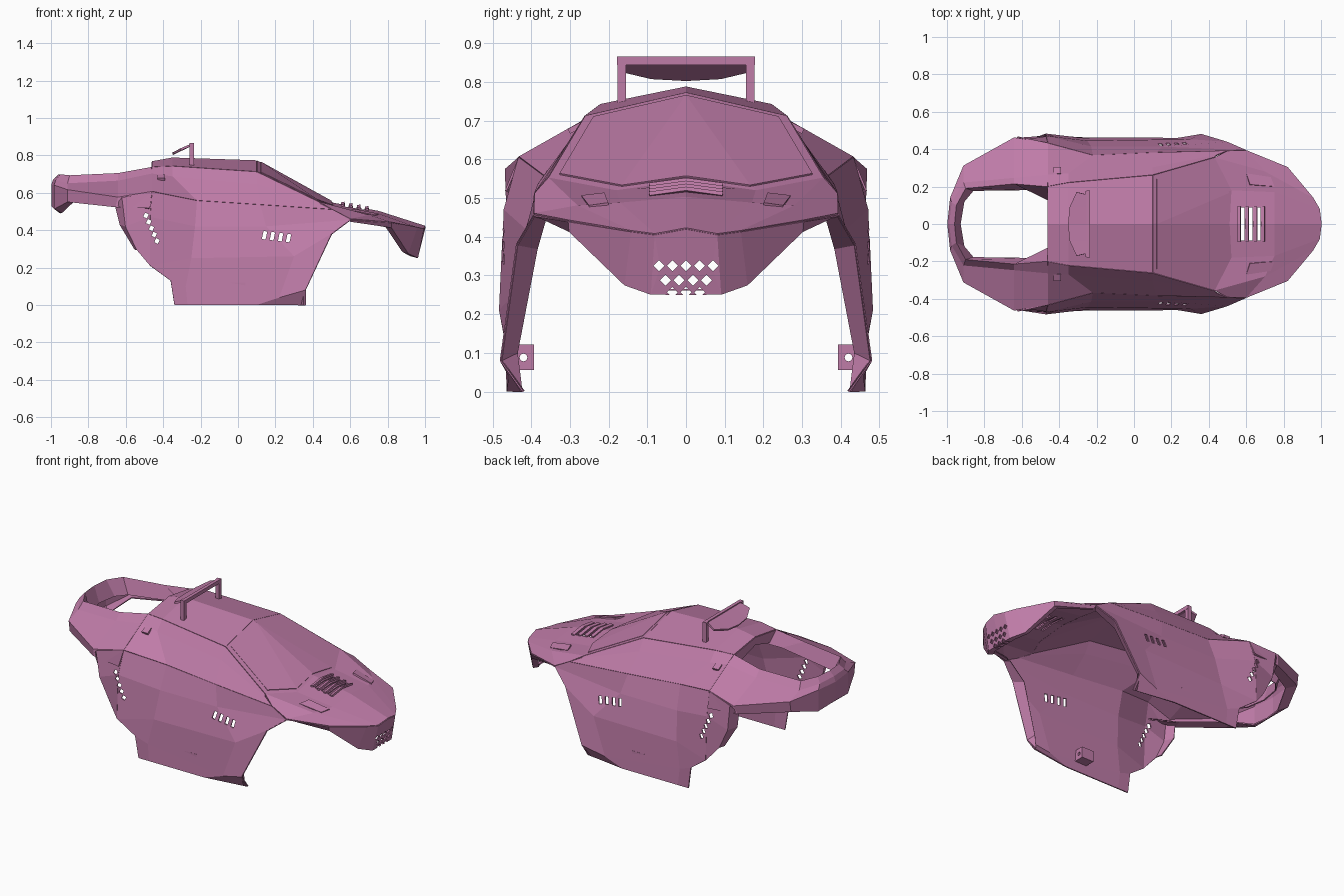
import bpy, bmesh, math
from mathutils import Vector, Matrix

if "Cube" in bpy.data.objects:
    bpy.data.objects.remove(bpy.data.objects["Cube"])

paint = bpy.data.materials.new("mauve_paint")
paint.diffuse_color = (0.52, 0.20, 0.39, 1)
paint.use_nodes = True
paint.node_tree.nodes["Principled BSDF"].inputs["Base Color"].default_value = paint.diffuse_color


def make(name, verts, faces, thick=0.007, mirror=True):
    """Sheet part for the +y half, mirrored and given thickness."""
    me = bpy.data.meshes.new(name)
    me.from_pydata(verts, [], faces)
    bm = bmesh.new()
    bm.from_mesh(me)
    bmesh.ops.recalc_face_normals(bm, faces=bm.faces[:])
    bm.to_mesh(me)
    bm.free()
    me.materials.append(paint)
    ob = bpy.data.objects.new(name, me)
    bpy.context.collection.objects.link(ob)
    if mirror:
        m = ob.modifiers.new("mirror", 'MIRROR')
        m.use_axis = (False, True, False)
    if thick:
        s = ob.modifiers.new("thickness", 'SOLIDIFY')
        s.thickness, s.offset = thick, 0
    return ob


def loft(name, *rows, thick=0.007):
    n = len(rows[0])
    faces = [(r * n + c, r * n + c + 1, (r + 1) * n + c + 1, (r + 1) * n + c)
             for r in range(len(rows) - 1) for c in range(n - 1)]
    return make(name, [p for r in rows for p in r], faces, thick)


def plate(name, pts, pivot, scale, lift):
    """Thin panel: outline shrunk towards a pivot and lifted off the body."""
    pv, lf = Vector(pivot), Vector(lift)
    return make(name, [tuple(pv + (Vector(p) - pv) * scale + lf) for p in pts],
                [tuple(range(len(pts)))] if len(pts) < 5 else [(0, 1, 2, 3), (0, 3, 4)], 0.005)


def boxes(name, items, mirror=False):
    """items: (centre, size, rotation matrix)"""
    bm = bmesh.new()
    for c, s, rot in items:
        bmesh.ops.create_cube(bm, size=1, matrix=Matrix.Translation(c) @ rot @ Matrix.Diagonal((*s, 1)))
    ob = make(name, [], [], 0, mirror)
    bm.to_mesh(ob.data)
    bm.free()
    return ob


def cut(cutter, *obs):
    cutter.hide_render = True
    cutter.hide_viewport = True
    cutter.display_type = 'WIRE'
    for ob in obs:
        b = ob.modifiers.new("cut", 'BOOLEAN')
        b.operation, b.solver, b.object = 'DIFFERENCE', 'EXACT', cutter


def turn(deg, axis):
    return Matrix.Rotation(math.radians(deg), 4, axis)


# shared outlines
roof_mid = [(-.46, 0, .765), (-.35, 0, .785), (.1, 0, .77)]
roof_edge = [(-.46, .2, .735), (-.35, .22, .74), (.1, .26, .71), (.43, .355, .55)]
gutter = [(-.46, .262, .7), (-.35, .268, .685), (.1, .3, .645), (.44, .366, .54)]
shoulder = [(-.46, .43, .605), (-.22, .365, .557), (.12, .38, .535), (.5, .39, .51)]
glass = [(.1, 0, .77), (.1, .26, .71), (.43, .355, .55), (.52, .18, .517), (.51, 0, .543)]

# cabin
loft("roof", roof_mid, roof_edge[:3])
loft("roof_side", roof_edge, gutter, shoulder)
loft("roof_rear_lip", [roof_mid[0], roof_edge[0]], [(-.46, 0, .72), (-.46, .17, .67)])
make("windshield_frame", glass, [(0, 1, 2, 3), (0, 3, 4)])
plate("windshield", glass, (.34, 0, .65), .92, (.002, 0, .004))

# hood and nose
nose_edge = [(1, 0, .42), (.99, .08, .405), (.955, .14, .413), (.82, .302, .44)]
hood = loft("hood", [glass[4], glass[3], glass[2], shoulder[3]],
            [(.75, 0, .5), (.75, .17, .485), (.7, .28, .478), (.6, .392, .458)], nose_edge)
bumper = loft("bumper", nose_edge + [(.6, .392, .455)],
              [(.96, 0, .253), (.96, .09, .253), (.91, .157, .277), (.82, .3, .415), (.6, .37, .448)],
              [(.92, 0, .265), (.92, .085, .265), (.88, .145, .287), (.79, .285, .42), (.6, .355, .45)])
make("headlight_cover", [(.6, .27, .503), (.62, .21, .510), (.75, .2, .484), (.73, .25, .477)],
     [(0, 1, 2, 3)], .009)

# hood louvre: three slots with raised fins between them
cut(boxes("hood_slot_cutter", [((x, 0, .5), (.018, .176, .3), Matrix())
                               for x in (.582, .625, .668)]), hood)
for i, x in enumerate((.552, .594, .637, .68)):
    z = .545 - (x - .5) * .18 + .008
    loft(f"hood_fin_{i + 1}", [(x, 0, z), (x, .095, z - .013)],
         [(x + .018, 0, z + .004), (x + .018, .095, z - .009)], thick=.01)

# diamond grille holes in the nose
holes = []
for z, ys in ((.325, (-.07, -.035, 0, .035, .07)), (.288, (-.053, -.018, .018, .053)), (.256, (-.035, 0, .035))):
    holes += [((.98, y, z), (.12, .02, .02), turn(45, 'X')) for y in ys]
cut(boxes("grille_cutter", holes), bumper)

# side panels hanging over the wheels
front_edge = [(.6, .392, .455), (.5, .436, .38), (.36, .478, .08), (.36, .42, 0)]
side = loft("side_panel", shoulder,
            [(-.47, .468, .47), (-.23, .412, .42), (.15, .41, .42), front_edge[0]],
            [(-.47, .48, .21), (-.25, .442, .25), (.3, .45, .26), front_edge[1]],
            [(-.36, .465, .13), (-.28, .457, .1), (.22, .455, .04), front_edge[2]],
            [(-.34, .46, 0), (-.27, .46, 0), (.1, .46, 0), front_edge[3]])
loft("side_panel_return", front_edge,
     [(.58, .362, .448), (.46, .385, .37), (.34, .437, .1), (.34, .425, 0)])
fender = loft("rear_fender", [shoulder[0], (-.47, .468, .47), (-.47, .48, .21)],
              [(-.62, .465, .575), (-.6, .46, .42), (-.54, .455, .295)],
              [(-.655, .43, .53), (-.63, .41, .43), (-.55, .42, .297)])

# side vents cut through panels on both sides
cut(boxes("side_vent_cutter", [((x, 0, z), (.02, 1.2, .044), turn(12, 'Y'))
                               for x, z in ((.142, .373), (.184, .368), (.228, .363), (.27, .358))]), side)
cut(boxes("rear_vent_cutter", [((-.492 + .0148 * i, 0, .478 - .034 * i), (.021, 1.2, .024), turn(25, 'Y'))
                               for i in range(5)]), side, fender)

# tail loop around the open bay, with a raised inner rim
loft("tail_loop",
     [(-.46, .13, .675), (-.51, .185, .645), (-.86, .18, .6), (-.91, .12, .6), (-.93, 0, .6)],
     [roof_edge[0], (-.64, .215, .702), (-.9, .19, .69), (-.95, .1, .695), (-.96, 0, .695)],
     [gutter[0], (-.64, .245, .662), (-.91, .22, .648), (-.972, .115, .665), (-.985, 0, .67)],
     [shoulder[0], (-.64, .46, .575), (-.91, .31, .615), (-.98, .14, .64), (-.995, 0, .64)],
     [(-.47, .465, .52), (-.655, .44, .525), (-.91, .3, .553), (-.98, .14, .515), (-.995, 0, .53)],
     [(-.5, .42, .5), (-.65, .39, .53), (-.88, .24, .553), (-.94, .1, .495), (-.95, 0, .493)])

# roof rack: legs, crossbar and tilted wing
boxes("rack_leg", [((-.248, .166, .80), (.024, .023, .13), Matrix())], True)
boxes("rack_bar", [((-.245, 0, .855), (.02, .356, .022), Matrix())])
loft("rack_wing", [(-.24, 0, .86), (-.24, .09, .86), (-.24, .155, .86)],
     [(-.35, 0, .808), (-.342, .09, .813), (-.305, .17, .832)], thick=.012)

# small latch by the rear of the cabin
boxes("latch", [((-.41, .285, .682), (.04, .04, .014), turn(-28, 'X'))], True)

# inner mounting brackets with a bolt hole
bracket = boxes("bracket", [((0, .424, .088), (.08, .062, .066), Matrix())], True)
bolt = boxes("bolt_cutter", [], True)
bm = bmesh.new()
bmesh.ops.create_cone(bm, cap_ends=True, segments=12, radius1=.01, radius2=.01, depth=.2,
                      matrix=Matrix.Translation((0, .42, .088)) @ turn(90, 'Y'))
bm.to_mesh(bolt.data)
bm.free()
cut(bolt, bracket)
